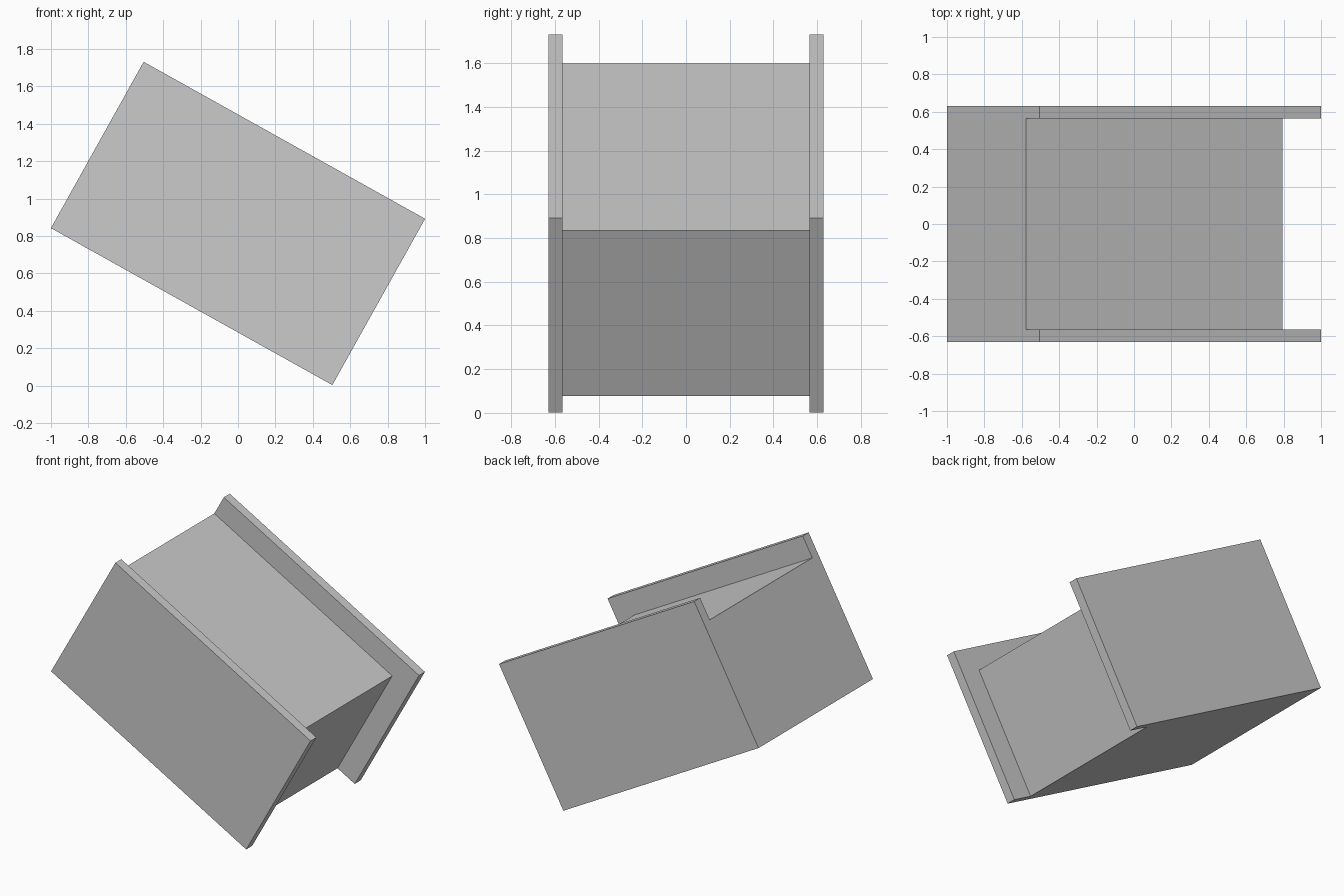
import bpy, bmesh, math

if "Cube" in bpy.data.objects:
    bpy.data.objects.remove(bpy.data.objects["Cube"])

# overall block size, tilt and wall measures
LENGTH, WIDTH, HEIGHT = 1.723, 1.26, 1.018
TILT = math.radians(29.15)
CENTRE_Z = 0.867
WALL, TOP_RECESS, END_RECESS = 0.065, 0.152, 0.152

grey = bpy.data.materials.new("plain grey")
grey.diffuse_color = (0.6, 0.6, 0.6, 1)
grey.use_nodes = True
grey.node_tree.nodes["Principled BSDF"].inputs["Base Color"].default_value = grey.diffuse_color


def prism(name, profile, half_width):
    """Extrude an xz profile along y, symmetric about y = 0, and tilt it."""
    bm = bmesh.new()
    face = bm.faces.new([bm.verts.new((x, -half_width, z)) for x, z in profile])
    ext = bmesh.ops.extrude_face_region(bm, geom=[face])
    verts = [g for g in ext["geom"] if isinstance(g, bmesh.types.BMVert)]
    bmesh.ops.translate(bm, verts=verts, vec=(0, 2 * half_width, 0))
    bmesh.ops.recalc_face_normals(bm, faces=bm.faces)
    mesh = bpy.data.meshes.new(name)
    bm.to_mesh(mesh)
    bm.free()
    mesh.materials.append(grey)
    ob = bpy.data.objects.new(name, mesh)
    bpy.context.collection.objects.link(ob)
    ob.location.z = CENTRE_Z
    ob.rotation_euler.y = TILT
    return ob


a, h = LENGTH / 2, HEIGHT / 2
top, end = h - TOP_RECESS, a - END_RECESS

# tilted block, including both side panels
block = prism("tilted_block", [(-a, -h), (a, -h), (a, h), (-a, h)], WIDTH / 2)

# L-shaped cutter: top channel and end recess between the side panels
cutter = prism("recess_cutter",
               [(-a - 0.2, top), (end, top), (end, -h - 0.2),
                (a + 0.2, -h - 0.2), (a + 0.2, h + 0.2), (-a - 0.2, h + 0.2)],
               WIDTH / 2 - WALL)
cutter.hide_render = True
cutter.hide_viewport = True

cut = block.modifiers.new("recess", 'BOOLEAN')
cut.operation = 'DIFFERENCE'
cut.solver = 'EXACT'
cut.object = cutter
